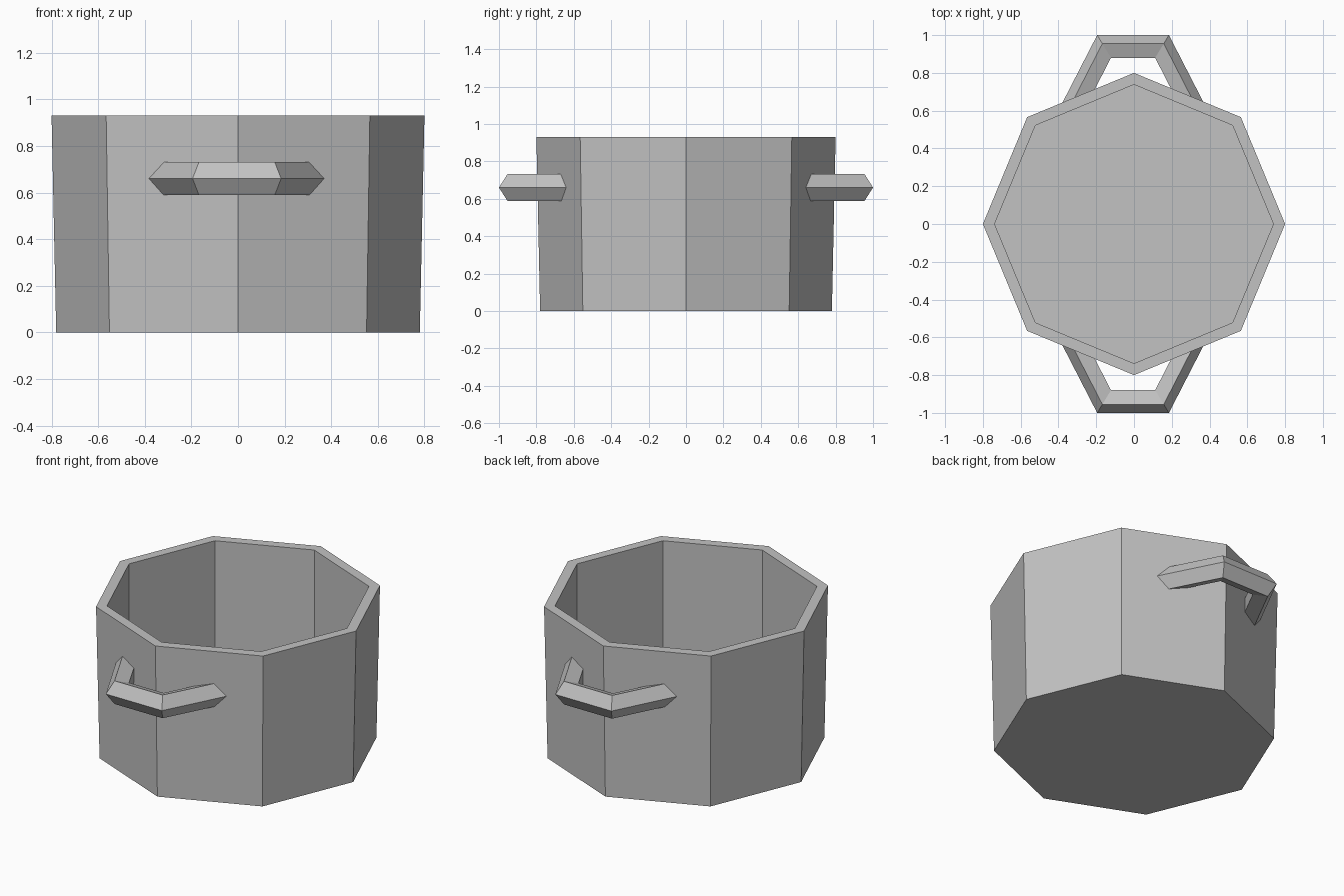
import bpy, bmesh, math

if "Cube" in bpy.data.objects:
    bpy.data.objects.remove(bpy.data.objects["Cube"])

metal = bpy.data.materials.new("grey metal")
metal.diffuse_color = (0.54, 0.54, 0.54, 1)
metal.use_nodes = True
metal.node_tree.nodes["Principled BSDF"].inputs["Base Color"].default_value = metal.diffuse_color


def finish(bm, name):
    bmesh.ops.recalc_face_normals(bm, faces=bm.faces)
    mesh = bpy.data.meshes.new(name)
    bm.to_mesh(mesh)
    bm.free()
    mesh.materials.append(metal)
    obj = bpy.data.objects.new(name, mesh)
    bpy.context.collection.objects.link(obj)
    return obj


def bridge(bm, loops):
    """Skin consecutive closed loops and cap both ends."""
    for a, b in zip(loops, loops[1:]):
        n = len(a)
        for i in range(n):
            j = (i + 1) % n
            bm.faces.new((a[i], a[j], b[j], b[i]))
    bm.faces.new(loops[0])
    bm.faces.new(loops[-1])


# Pot body: eight-sided, slightly flared outside, straight inside
bm = bmesh.new()
rings = []
for r, z in ((0.78, 0), (0.80, 0.93), (0.738, 0.93), (0.738, 0.05)):
    rings.append([bm.verts.new((r * math.cos(k * math.pi / 4),
                                r * math.sin(k * math.pi / 4), z)) for k in range(8)])
bridge(bm, rings)
finish(bm, "pot_body")

# Handles: five-sided bar with mitred bends, ends set just inside the wall
# Section is (inset from the outer ridge, height offset)
SECTION = ((0, 0), (0.045, 0.071), (0.12, 0.043), (0.12, -0.043), (0.045, -0.071))
RIDGE_Z, HALF, SHIFT = 0.66, 0.19, -0.005
LEG = (0.18, -0.35)
MITRE = math.tan(math.atan2(-LEG[1], LEG[0]) / 2)
WALL = 0.785


def handle(name, side):
    bm = bmesh.new()
    stations = [[], [], [], []]
    for d, dz in SECTION:
        bx, by = HALF - MITRE * d, 1 - d
        t = (by - WALL + 0.414 * bx) / (-LEG[1] - 0.414 * LEG[0])
        ex, ey = bx + LEG[0] * t, by + LEG[1] * t
        for row, (x, y) in zip(stations, ((-ex, ey), (-bx, by), (bx, by), (ex, ey))):
            row.append(bm.verts.new((x + SHIFT, side * y, RIDGE_Z + dz)))
    bridge(bm, stations)
    finish(bm, name)


handle("front_handle", -1)
handle("back_handle", 1)
